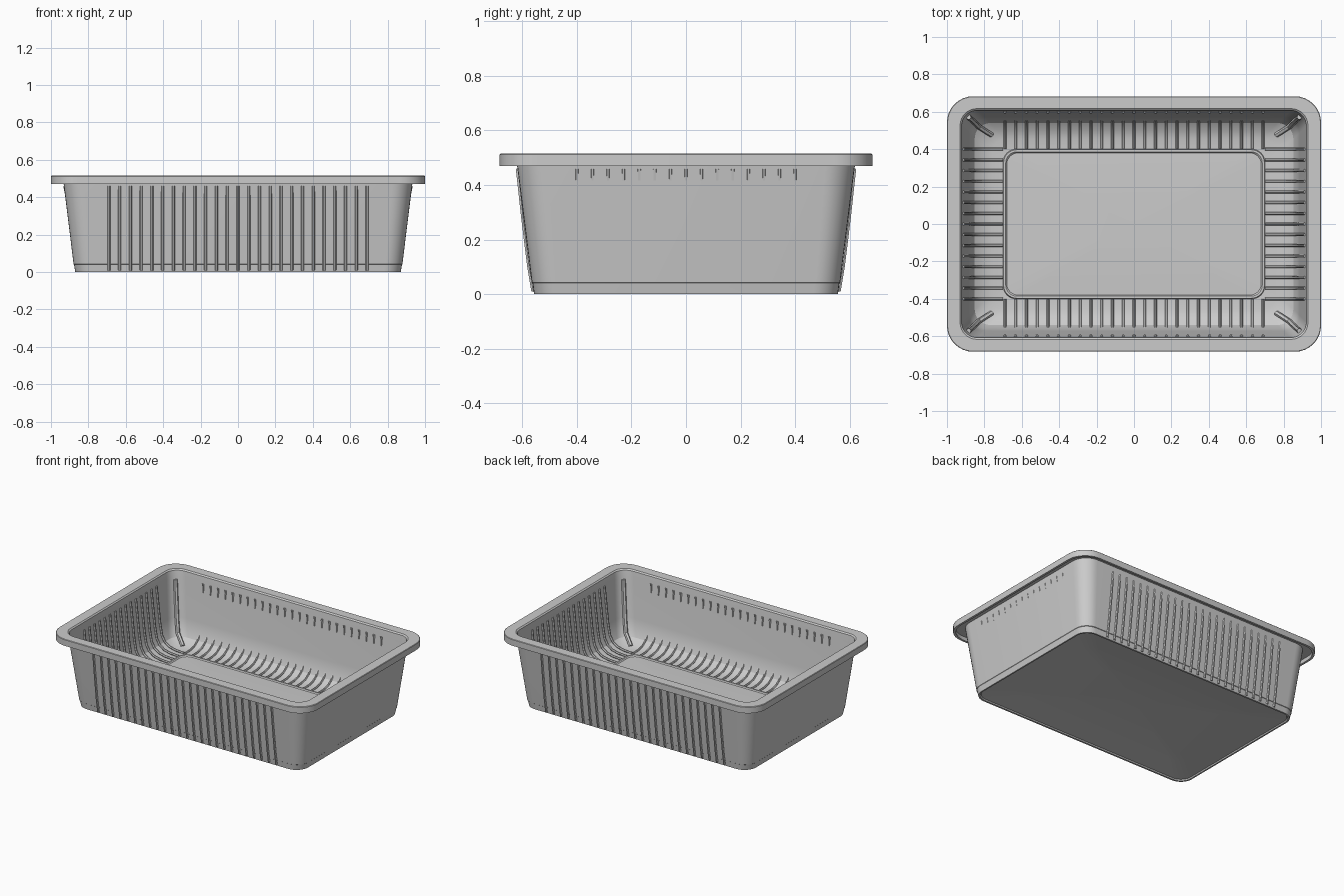
import bpy, bmesh, math

if "Cube" in bpy.data.objects:
    bpy.data.objects.remove(bpy.data.objects["Cube"])

CORNER_STEPS = 8


def rounded_loop(bm, hx, hy, r, z):
    """One rounded rectangle ring of vertices."""
    verts = []
    for k, (sx, sy) in enumerate([(1, 1), (-1, 1), (-1, -1), (1, -1)]):
        for i in range(CORNER_STEPS + 1):
            a = math.pi / 2 * (k + i / CORNER_STEPS)
            verts.append(bm.verts.new((sx * (hx - r) + r * math.cos(a),
                                       sy * (hy - r) + r * math.sin(a), z)))
    return verts


def smooth(ob):
    bpy.ops.object.select_all(action='DESELECT')
    bpy.context.view_layer.objects.active = ob
    ob.select_set(True)
    bpy.ops.object.shade_smooth_by_angle(angle=math.radians(30))


def loft(name, profile, start_z, end_z):
    """Skin rounded rectangles, closing both ends to a central peak."""
    bm = bmesh.new()
    rings = [rounded_loop(bm, *p) for p in profile]
    n = len(rings[0])
    for a, b in zip(rings, rings[1:]):
        for i in range(n):
            bm.faces.new((a[i], a[(i + 1) % n], b[(i + 1) % n], b[i]))
    for ring, z in ((rings[0], start_z), (rings[-1], end_z)):
        peak = bm.verts.new((0, 0, z))
        for i in range(n):
            bm.faces.new((ring[i], ring[(i + 1) % n], peak))
    bmesh.ops.recalc_face_normals(bm, faces=bm.faces)
    me = bpy.data.meshes.new(name)
    bm.to_mesh(me)
    bm.free()
    ob = bpy.data.objects.new(name, me)
    bpy.context.collection.objects.link(ob)
    smooth(ob)
    return ob


def rods(name, paths, radius):
    """Round rods along many paths, turned into one mesh."""
    cu = bpy.data.curves.new(name, 'CURVE')
    cu.dimensions = '3D'
    cu.bevel_depth = radius
    cu.bevel_resolution = 1
    cu.use_fill_caps = True
    for path in paths:
        sp = cu.splines.new('POLY')
        sp.points.add(len(path) - 1)
        for p, co in zip(sp.points, path):
            p.co = (*co, 1)
    ob = bpy.data.objects.new(name, cu)
    bpy.context.collection.objects.link(ob)
    bpy.ops.object.select_all(action='DESELECT')
    bpy.context.view_layer.objects.active = ob
    ob.select_set(True)
    bpy.ops.object.convert(target='MESH')
    smooth(bpy.context.object)


# Tub shell: underside, outer wall, hollow rim, inner wall, shallow floor
loft("tub", [
    (0.69, 0.39, 0.06, 0.022),
    (0.855, 0.54, 0.08, 0.008),
    (0.86, 0.545, 0.08, 0.0),
    (0.87, 0.557, 0.09, 0.0),
    (0.877, 0.562, 0.09, 0.04),
    (0.879, 0.565, 0.09, 0.042),
    (0.932, 0.619, 0.11, 0.47),
    (0.935, 0.622, 0.11, 0.497),
    (0.985, 0.668, 0.13, 0.497),
    (0.985, 0.668, 0.13, 0.47),
    (1.0, 0.683, 0.14, 0.47),
    (1.0, 0.683, 0.14, 0.512),
    (0.997, 0.68, 0.138, 0.515),
    (0.93, 0.617, 0.09, 0.515),
    (0.922, 0.608, 0.085, 0.507),
    (0.915, 0.602, 0.085, 0.465),
    (0.885, 0.572, 0.085, 0.20),
    (0.873, 0.56, 0.085, 0.13),
    (0.852, 0.54, 0.085, 0.085),
    (0.81, 0.50, 0.08, 0.057),
    (0.76, 0.455, 0.075, 0.047),
    (0.70, 0.40, 0.07, 0.045),
    (0.697, 0.397, 0.07, 0.055),
    (0.686, 0.386, 0.06, 0.055),
    (0.68, 0.38, 0.06, 0.048),
], 0.05, 0.065)

# Ribs on the long walls: full height outside, stub and curved foot inside
outer, stubs, feet = [], [], []
for i in range(25):
    x = -0.69 + i * 0.0575
    for s in (-1, 1):
        outer.append([(x, s * y, z) for y, z in
                      ((0.617, 0.46), (0.596, 0.27), (0.575, 0.10), (0.560, 0.01))])
        stubs.append([(x, s * 0.600, 0.46), (x, s * 0.597, 0.40)])
        feet.append([(x, s * y, z) for y, z in
                     ((0.558, 0.115), (0.535, 0.085), (0.50, 0.062), (0.455, 0.052), (0.40, 0.05))])
rods("long_wall_outer_ribs", outer, 0.008)
rods("long_wall_inner_stubs", stubs, 0.008)
rods("long_wall_floor_ribs", feet, 0.007)

# Ribs on the short walls: full curve inside, short stubs outside
inner, stubs = [], []
for i in range(15):
    y = -0.40 + i * 0.8 / 14
    for s in (-1, 1):
        inner.append([(s * x, y, z) for x, z in
                      ((0.912, 0.46), (0.884, 0.21), (0.869, 0.13), (0.846, 0.09),
                       (0.81, 0.065), (0.76, 0.053), (0.70, 0.05))])
        stubs.append([(s * 0.927, y, 0.46), (s * 0.916, y, 0.405)])
rods("short_wall_inner_ribs", inner, 0.008)
rods("short_wall_outer_stubs", stubs, 0.008)

# Heavier rods down the inside corners
corner = [[(sx * x, sy * y, z) for x, y, z in
           ((0.885, 0.572, 0.45), (0.855, 0.545, 0.20), (0.83, 0.52, 0.11), (0.76, 0.475, 0.055))]
          for sx in (-1, 1) for sy in (-1, 1)]
rods("corner_rods", corner, 0.014)
